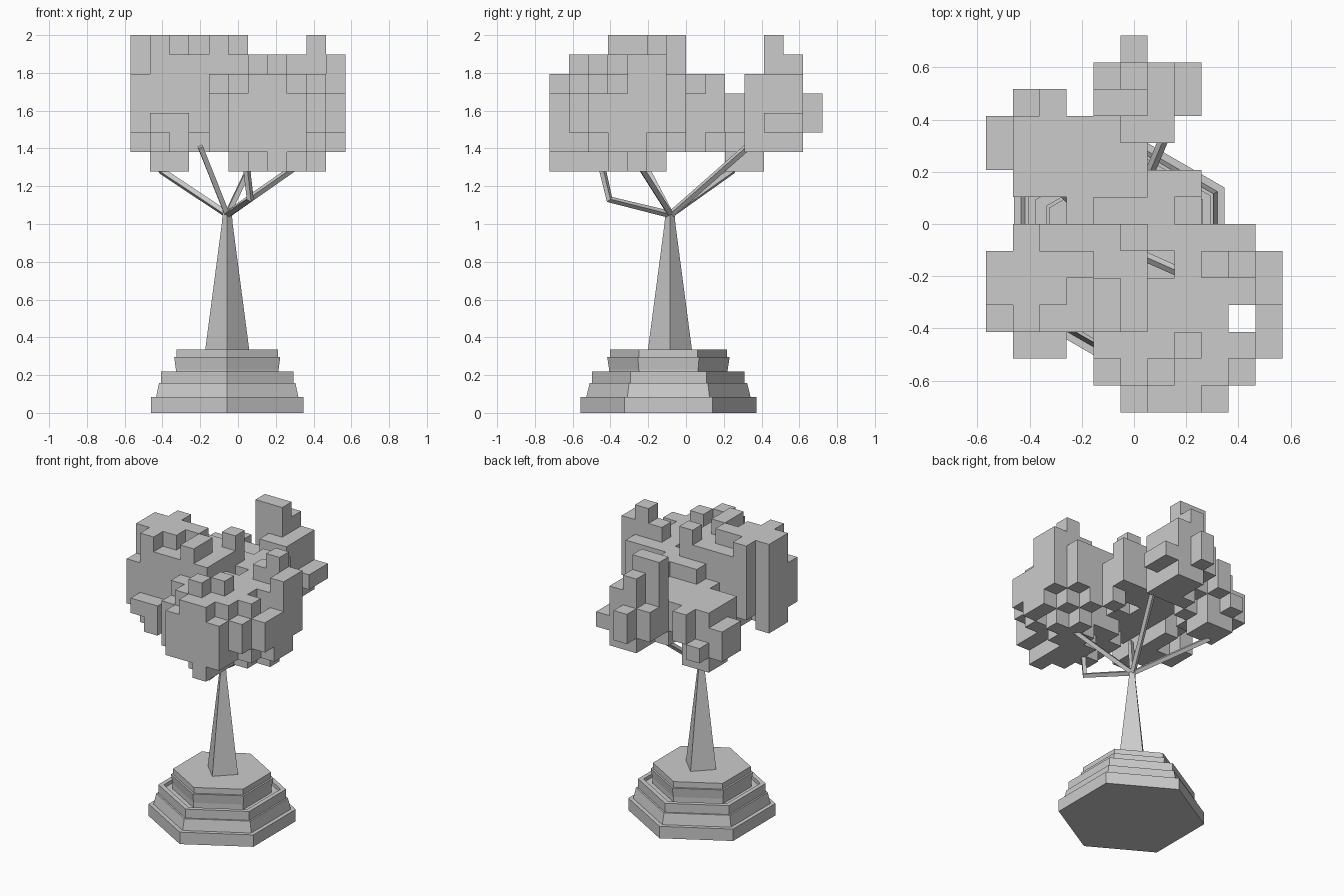
import bpy, bmesh, math

if "Cube" in bpy.data.objects:
    bpy.data.objects.remove(bpy.data.objects["Cube"])

CX, CY = -0.057, -0.093      # trunk axis
CELL = 0.1033                # foliage block size
X0, Y0, Z0 = -0.568, -0.723, 1.278


def finish(bm, name):
    me = bpy.data.meshes.new(name)
    bm.to_mesh(me)
    bm.free()
    ob = bpy.data.objects.new(name, me)
    bpy.context.collection.objects.link(ob)
    return ob


def lathe(name, profile, sides, start, cx=CX, cy=CY):
    """Closed low-sided turning from (radius, z) points."""
    bm = bmesh.new()
    rings = [[bm.verts.new((cx + r * math.cos(start + 2 * math.pi * s / sides),
                            cy + r * math.sin(start + 2 * math.pi * s / sides), z))
              for s in range(sides)] for r, z in profile]
    for a, b in zip(rings, rings[1:]):
        for s in range(sides):
            t = (s + 1) % sides
            bm.faces.new((a[s], a[t], b[t], b[s]))
    bm.faces.new(rings[0])
    bm.faces.new(rings[-1])
    bmesh.ops.recalc_face_normals(bm, faces=bm.faces)
    return finish(bm, name)


# Stepped hexagonal plinth with a shallow groove below the upper tier
lathe("stepped_base", [
    (0.466, 0), (0.466, 0.083), (0.435, 0.083), (0.417, 0.158), (0.404, 0.158),
    (0.404, 0.22), (0.37, 0.22), (0.37, 0.195), (0.314, 0.195), (0.314, 0.23),
    (0.324, 0.295), (0.310, 0.295), (0.310, 0.335)], 6, math.pi / 2)

# Four-sided tapering trunk
lathe("trunk", [(0.117, 0.33), (0.029, 1.0), (0.024, 1.06)], 4, 0, CX, CY + 0.008)


# Thin square branches
def branch(name, points):
    cu = bpy.data.curves.new(name, 'CURVE')
    cu.dimensions = '3D'
    cu.bevel_depth = 0.019
    cu.bevel_resolution = 0
    cu.use_fill_caps = True
    sp = cu.splines.new('POLY')
    sp.use_smooth = False
    sp.points.add(len(points) - 1)
    for p, co in zip(sp.points, points):
        p.co = (*co, 1)
    ob = bpy.data.objects.new(name, cu)
    bpy.context.collection.objects.link(ob)


ROOT = (CX, CY + 0.012, 1.05)
branch("branch_back_left", [ROOT, (-0.41, 0.25, 1.285)])
branch("branch_front_left", [ROOT, (-0.20, -0.27, 1.41)])
branch("branch_back", [ROOT, (0.12, 0.34, 1.42)])
branch("branch_right", [ROOT, (0.30, -0.24, 1.30)])
branch("branch_front", [ROOT, (0.065, -0.405, 1.13), (0.045, -0.445, 1.30)])

# Foliage: top layer of each column, rows front to back, columns left to right
TOPS = [
    ".....3443..",
    "....345443.",
    ".22.4445443",
    "465565444.3",
    "66656544445",
    "666655.4565",
    ".655564444.",
    "...34443...",
    ".3333344...",
    "233333.....",
    "2333344....",
    ".13.6642...",
    "....3542...",
    ".....3.....",
]
# Lowest layer of each column
BOTTOMS = [
    ".....1101..",
    "....110012.",
    ".21.1000112",
    "21121100011",
    "11122110001",
    "121222.2012",
    ".212232212.",
    "...22221...",
    ".1122222...",
    "100122.....",
    "1002111....",
    ".12.2112...",
    "....2112...",
    ".....2.....",
]
cells = {(i, j, k)
         for j, (tr, br) in enumerate(zip(TOPS, BOTTOMS))
         for i, (t, b) in enumerate(zip(tr, br)) if t != '.'
         for k in range(int(b), int(t) + 1)}

# Only the exposed block faces are built
bm = bmesh.new()
verts = {}


def corner(p):
    if p not in verts:
        verts[p] = bm.verts.new((X0 + p[0] * CELL, Y0 + p[1] * CELL, Z0 + p[2] * CELL))
    return verts[p]


for c in sorted(cells):
    for axis in range(3):
        u, v = (axis + 1) % 3, (axis + 2) % 3
        for side in (0, 1):
            n = list(c)
            n[axis] += 2 * side - 1
            if tuple(n) in cells:
                continue
            quad = []
            for du, dv in ((0, 0), (1, 0), (1, 1), (0, 1)):
                p = list(c)
                p[axis] += side
                p[u] += du
                p[v] += dv
                quad.append(corner(tuple(p)))
            bm.faces.new(quad if side else quad[::-1])
finish(bm, "foliage")
